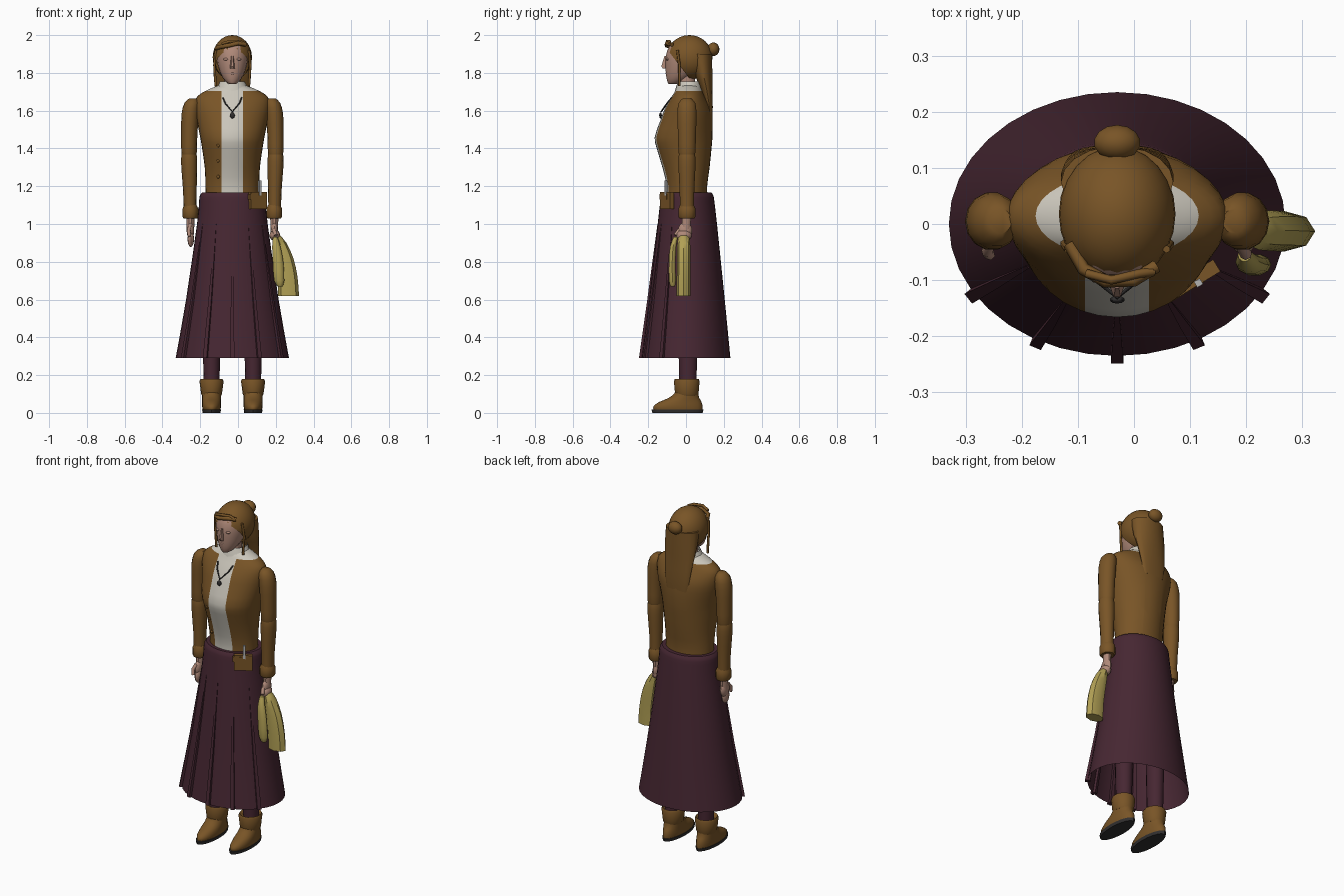
import bpy, bmesh, math
from mathutils import Vector, Matrix

if "Cube" in bpy.data.objects:
    bpy.data.objects.remove(bpy.data.objects["Cube"])

CX = -0.03  # body centre line


def material(name, rgb):
    m = bpy.data.materials.new(name)
    m.diffuse_color = (*rgb, 1)
    m.use_nodes = True
    m.node_tree.nodes["Principled BSDF"].inputs["Base Color"].default_value = m.diffuse_color
    return m


BROWN = material("brown", (0.19, 0.09, 0.02))
PLUM = material("plum", (0.062, 0.02, 0.032))
CREAM = material("cream", (0.60, 0.57, 0.50))
SKIN = material("skin", (0.43, 0.25, 0.19))
YELLOW = material("straw yellow", (0.44, 0.35, 0.09))
DARK = material("charcoal", (0.03, 0.028, 0.028))
STEEL = material("steel", (0.45, 0.45, 0.45))


def finish(name, bm, mat, angle=40):
    bmesh.ops.recalc_face_normals(bm, faces=bm.faces)
    me = bpy.data.meshes.new(name)
    bm.to_mesh(me)
    bm.free()
    for p in me.polygons:
        p.use_smooth = True
    me.set_sharp_from_angle(angle=math.radians(angle))
    me.materials.append(mat)
    ob = bpy.data.objects.new(name, me)
    bpy.context.collection.objects.link(ob)
    return ob


def spline(rings, steps):
    """Catmull-Rom interpolation between rings."""
    out = []
    for i in range(len(rings) - 1):
        a, b, c, d = [rings[min(max(i + k, 0), len(rings) - 1)] for k in (-1, 0, 1, 2)]
        for s in range(steps):
            t = s / steps
            out.append([0.5 * (2 * q + (r - p) * t + (2 * p - 5 * q + 4 * r - u) * t * t
                               + (3 * q - p - 3 * r + u) * t ** 3)
                        for p, q, r, u in zip(a, b, c, d)])
    return out + [rings[-1]]


def loft_bm(rings, n=16, steps=1, caps=(True, True)):
    """Rings are (x, y, z, rx, ry), listed from bottom to top."""
    bm = bmesh.new()
    loops = []
    for x, y, z, rx, ry in spline(rings, steps):
        loops.append([bm.verts.new((x + rx * math.cos(2 * math.pi * i / n),
                                    y + ry * math.sin(2 * math.pi * i / n), z)) for i in range(n)])
    for lo, hi in zip(loops, loops[1:]):
        for i in range(n):
            j = (i + 1) % n
            bm.faces.new((lo[i], lo[j], hi[j], hi[i]))
    if caps[0]:
        bm.faces.new(loops[0][::-1])
    if caps[1]:
        bm.faces.new(loops[-1])
    return bm


def loft(name, rings, mat, n=16, steps=1, caps=(True, True), angle=40):
    return finish(name, loft_bm(rings, n, steps, caps), mat, angle)


def ball(name, loc, r, mat, seg=12):
    bm = bmesh.new()
    bmesh.ops.create_uvsphere(bm, u_segments=seg, v_segments=seg // 2 + 2, radius=1)
    bm.transform(Matrix.Translation(loc) @ Matrix.Diagonal((*r, 1)))
    return finish(name, bm, mat)


def box(name, loc, size, mat, rot=0):
    bm = bmesh.new()
    bmesh.ops.create_cube(bm, size=1)
    bm.transform(Matrix.Translation(loc) @ Matrix.Rotation(rot, 4, 'Z') @ Matrix.Diagonal((*size, 1)))
    return finish(name, bm, mat)


def cord(name, pts, r, mat):
    cu = bpy.data.curves.new(name, 'CURVE')
    cu.dimensions = '3D'
    cu.bevel_depth, cu.bevel_resolution, cu.use_fill_caps = r, 1, True
    sp = cu.splines.new('POLY')
    sp.points.add(len(pts) - 1)
    for p, co in zip(sp.points, pts):
        p.co = (*co, 1)
    cu.materials.append(mat)
    bpy.context.collection.objects.link(bpy.data.objects.new(name, cu))


# Skirt: open at the hem, closed at the waist
SKIRT = [(CX, 0, .29, .3, .235), (CX, .005, .6, .245, .2), (CX, .007, 1.0, .187, .157),
         (CX, .007, 1.12, .176, .143), (CX, .007, 1.15, .172, .138), (CX, .007, 1.167, .16, .128)]
loft("skirt", SKIRT, PLUM, 36, 2, (False, True))

# Front pleats: raised tapering ribs following the skirt
for k, deg in enumerate((212, 242, 270, 298, 328)):
    a = math.radians(deg)
    bm = bmesh.new()
    loops = []
    for (x, y, z, rx, ry), w, h in zip(SKIRT[:3], (.011, .008, .003), (.014, .01, .001)):
        p = Vector((x + rx * math.cos(a), y + ry * math.sin(a), z))
        out = Vector((math.cos(a) / rx, math.sin(a) / ry, 0)).normalized()
        side = Vector((-out.y, out.x, 0)) * w
        loops.append([bm.verts.new(p + s * side + d * out) for s, d in
                      ((-1, -.015), (1, -.015), (1, h), (-1, h))])
    for lo, hi in zip(loops, loops[1:]):
        for i in range(4):
            bm.faces.new((lo[i], lo[(i + 1) % 4], hi[(i + 1) % 4], hi[i]))
    bm.faces.new(loops[0])
    bm.faces.new(loops[-1])
    finish(f"skirt_pleat_{k + 1}", bm, PLUM)

# Jacket with a cream shirt panel: cut along the opening and coloured by position
bm = loft_bm([(CX, .005, 1.13, .142, .11), (CX, .005, 1.2, .142, .107), (CX, 0, 1.3, .146, .125),
              (CX, -.01, 1.4, .16, .145), (CX, -.013, 1.46, .17, .153), (CX, .003, 1.55, .188, .138),
              (CX, .01, 1.61, .197, .123), (CX, .012, 1.66, .195, .097), (CX, .014, 1.69, .168, .08),
              (CX, .015, 1.715, .12, .068), (CX, .015, 1.735, .07, .055)], 32, 2)
for side in (-1, 1):
    bmesh.ops.bisect_plane(bm, geom=bm.verts[:] + bm.edges[:] + bm.faces[:],
                           plane_co=(CX + side * .057, 0, 0), plane_no=(1, 0, 0))
for f in bm.faces:
    c = f.calc_center_median()
    f.material_index = int((abs(c.x - CX) < .057 and c.y < 0) or c.z > 1.706)
jacket = finish("jacket_and_shirt", bm, BROWN)
jacket.data.materials.append(CREAM)

# Shirt collar
loft("shirt_collar", [(CX, .015, 1.7, .1, .075), (CX, .015, 1.725, .08, .068), (CX, .02, 1.755, .066, .062)],
     CREAM, 20, 1, (False, False))

# Buttons, necklace and pendant
for k, (z, y) in enumerate(((1.415, -.141), (1.335, -.115), (1.25, -.098))):
    ball(f"jacket_button_{k + 1}", (-.105, y, z), (.009, .007, .009), BROWN, 8)
cord("necklace", [(-.08, -.075, 1.67), (-.068, -.1, 1.64), (CX, -.131, 1.595), (.008, -.1, 1.64), (.02, -.075, 1.67)],
     .004, DARK)
ball("pendant", (CX, -.135, 1.575), (.014, .007, .016), DARK, 10)

# Belt pouch with a small blade
box("belt_pouch", (.105, -.1, 1.125), (.1, .025, .09), BROWN, .55)
box("pouch_flap", (.09, -.113, 1.145), (.075, .02, .03), BROWN, .55)
box("pouch_blade", (.115, -.105, 1.19), (.012, .012, .08), STEEL, .55)

# Arms, cuffs and hands, mirrored about the centre line
for s, nm in ((-1, "right"), (1, "left")):
    def arm(rings):
        return [(CX + s * o, y, z, rx, ry) for o, y, z, rx, ry in rings]
    loft(nm + "_upper_sleeve", arm([(.229, .005, 1.35, .034, .038), (.229, .005, 1.38, .041, .046),
         (.228, .005, 1.48, .043, .049), (.223, .005, 1.58, .046, .052), (.214, .005, 1.64, .04, .045),
         (.208, .005, 1.665, .02, .022)]), BROWN, 14, 2)
    loft(nm + "_forearm_sleeve", arm([(.224, .005, 1.06, .033, .037), (.225, .005, 1.18, .036, .04),
         (.228, .005, 1.3, .042, .046), (.229, .005, 1.36, .041, .045), (.229, .005, 1.4, .03, .034)]),
         BROWN, 14, 2)
    loft(nm + "_cuff", arm([(.222, .005, 1.03, .036, .04), (.222, .005, 1.04, .042, .046),
         (.222, .005, 1.08, .042, .046), (.222, .005, 1.1, .033, .037)]), BROWN, 12)
    loft(nm + "_wrist", arm([(.222, 0, .97, .02, .024), (.222, .003, 1.05, .022, .025)]), SKIN, 10)
    ball(nm + "_palm", (CX + s * .222, -.005, .965), (.02, .038, .045), SKIN)
    if s < 0:
        ball("right_fingers", (CX - .22, -.015, .92), (.017, .03, .042), SKIN)
        cord("right_thumb", [(-.255, -.03, .99), (-.262, -.05, .965), (-.257, -.055, .935)], .01, SKIN)
    else:
        ball("left_fist", (.195, -.012, .94), (.028, .042, .03), SKIN)
        cord("left_thumb", [(.19, -.035, .97), (.2, -.055, .94)], .011, SKIN)

# Folded cloth hanging from the left hand
loft("cloth_back_fold", [(.268, -.013, .62, .055, .036), (.262, -.013, .72, .053, .036),
                         (.245, -.012, .82, .048, .036), (.222, -.012, .9, .034, .034),
                         (.205, -.012, .94, .018, .025)], YELLOW, 8, 2)
loft("cloth_front_fold", [(.222, -.07, .67, .012, .012), (.218, -.072, .7, .027, .019),
                          (.212, -.073, .8, .028, .019), (.203, -.068, .88, .022, .017),
                          (.197, -.055, .93, .012, .012)], YELLOW, 10, 2)

# Legs and boots
for s, nm in ((-1, "right"), (1, "left")):
    x = CX + s * .11
    loft(nm + "_leg", [(x, .01, .14, .042, .046), (x, .01, .5, .048, .055), (x * .95, .01, 1.0, .065, .075)], PLUM, 14)
    loft(nm + "_boot_sole", [(x, -.045, 0, .047, .133), (x, -.045, .018, .05, .138)], DARK, 20)
    loft(nm + "_boot_foot", [(x, -.042, .018, .047, .13), (x, -.042, .035, .05, .13), (x, -.03, .058, .05, .112),
                             (x, -.01, .08, .05, .08), (x, .003, .11, .05, .06), (x, .004, .14, .05, .06)],
         BROWN, 20, 2, angle=60)
    loft(nm + "_boot_cuff", [(x, .004, .09, .05, .058), (x, .004, .1, .055, .062), (x, .004, .168, .064, .068),
                             (x, .004, .18, .058, .063), (x, .004, .165, .044, .048)], BROWN, 16, angle=50)

# Neck and face
loft("neck", [(CX, .01, 1.68, .045, .045), (CX, .0, 1.82, .042, .045)], SKIN, 14)
loft("head", [(CX, -.065, 1.742, .02, .028), (CX, -.055, 1.757, .038, .045), (CX, -.035, 1.79, .06, .072),
              (CX, -.018, 1.84, .077, .092), (CX, -.008, 1.89, .084, .1), (CX, 0, 1.94, .08, .09),
              (CX, .01, 1.97, .05, .06)], SKIN, 18, 2, angle=60)
loft("nose", [(CX, -.112, 1.822, .013, .012), (CX, -.112, 1.835, .012, .021), (CX, -.107, 1.89, .006, .008)], SKIN, 6)
ball("lips", (CX, -.101, 1.797), (.018, .008, .007), SKIN, 8)
for s in (-1, 1):
    ball("eye_lid", (CX + s * .033, -.098, 1.872), (.015, .008, .007), SKIN, 8)

# Hair cap: an ellipsoid sliced away around the face
bm = bmesh.new()
bmesh.ops.create_uvsphere(bm, u_segments=24, v_segments=16, radius=1)
bm.transform(Matrix.Translation((CX, .018, 1.882)) @ Matrix.Diagonal((.104, .122, .118, 1)))
bmesh.ops.bisect_plane(bm, geom=bm.verts[:] + bm.edges[:] + bm.faces[:], plane_co=(CX, -.1, 1.925),
                       plane_no=Vector((0, .13, .1)).normalized(), clear_inner=True)
finish("hair_cap", bm, BROWN)

# Long back hair, bun, side locks and swept fringe
loft("back_hair", [(CX, .128, 1.55, .068, .012), (CX, .124, 1.62, .08, .018), (CX, .108, 1.72, .092, .032),
                   (CX, .09, 1.8, .1, .05), (CX, .075, 1.9, .1, .064)], BROWN, 18, 2)
ball("hair_bun", (CX, .145, 1.925), (.042, .032, .036), BROWN, 14)
for s in (-1, 1):
    cord("side_lock", [(CX + s * .088, -.045, 1.92), (CX + s * .095, -.035, 1.84), (CX + s * .088, -.035, 1.73)],
         .007, BROWN)
cord("fringe_band", [(-.115, -.035, 1.93), (-.09, -.08, 1.938), (-.05, -.102, 1.945), (0, -.1, 1.957),
                     (.04, -.075, 1.95)], .012, BROWN)
cord("fringe_curl", [(-.085, -.088, 1.955), (-.04, -.1, 1.968), (.01, -.088, 1.967), (.035, -.085, 1.955)],
     .008, BROWN)
